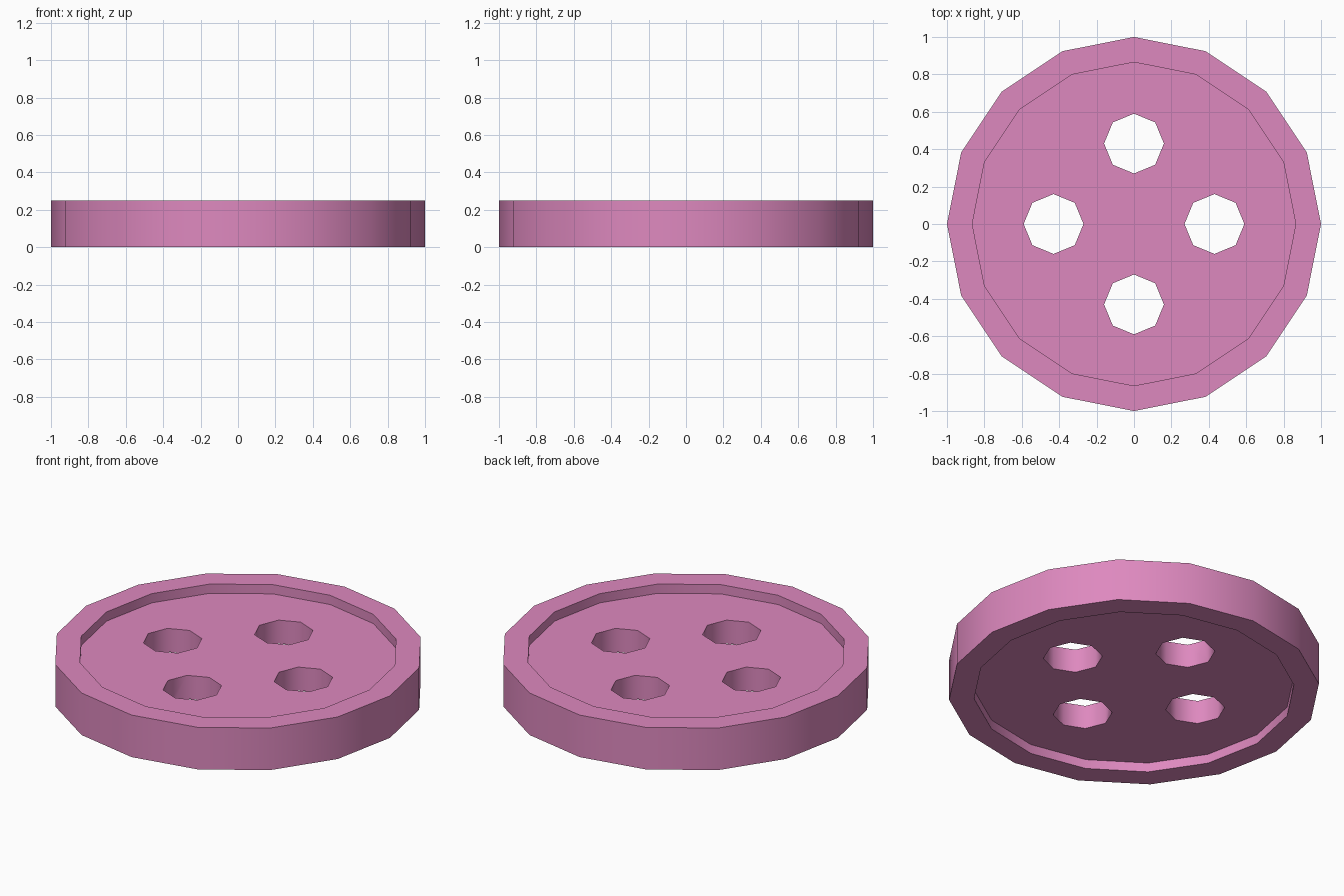
import bpy
from math import radians

if "Cube" in bpy.data.objects:
    bpy.data.objects.remove(bpy.data.objects["Cube"])

HEIGHT, RECESS = 0.25, 0.055


def cylinder(name, sides, radius, z0, z1, x=0, y=0):
    bpy.ops.mesh.primitive_cylinder_add(vertices=sides, radius=radius, depth=z1 - z0,
                                        location=(x, y, (z0 + z1) / 2))
    obj = bpy.context.object
    obj.name = name
    return obj


def carve(target, cutter):
    cutter.hide_render = True
    mod = target.modifiers.new("carve", "BOOLEAN")
    mod.operation = "DIFFERENCE"
    mod.solver = "EXACT"
    mod.object = cutter
    bpy.context.view_layer.objects.active = target
    bpy.ops.object.modifier_apply(modifier=mod.name)
    bpy.data.objects.remove(cutter)


# Sixteen-sided button disc
button = cylinder("button", 16, 1.0, 0, HEIGHT)

# Shallow recess on both faces, leaving a raised rim
carve(button, cylinder("top_recess", 16, 0.865, HEIGHT - RECESS, HEIGHT + 0.1))
carve(button, cylinder("bottom_recess", 16, 0.865, -0.1, RECESS))

# Four octagonal thread holes
for x, y in ((0.43, 0), (-0.43, 0), (0, 0.43), (0, -0.43)):
    carve(button, cylinder("thread_hole", 8, 0.16, -0.2, HEIGHT + 0.2, x, y))

# Rounded walls, crisp rims
bpy.ops.object.select_all(action="DESELECT")
button.select_set(True)
bpy.context.view_layer.objects.active = button
bpy.ops.object.shade_smooth_by_angle(angle=radians(50))

# Pink plastic
pink = bpy.data.materials.new("pink_plastic")
pink.diffuse_color = (0.73, 0.25, 0.52, 1)
pink.use_nodes = True
pink.node_tree.nodes["Principled BSDF"].inputs["Base Color"].default_value = pink.diffuse_color
button.data.materials.clear()
button.data.materials.append(pink)
for face in button.data.polygons:
    face.material_index = 0
